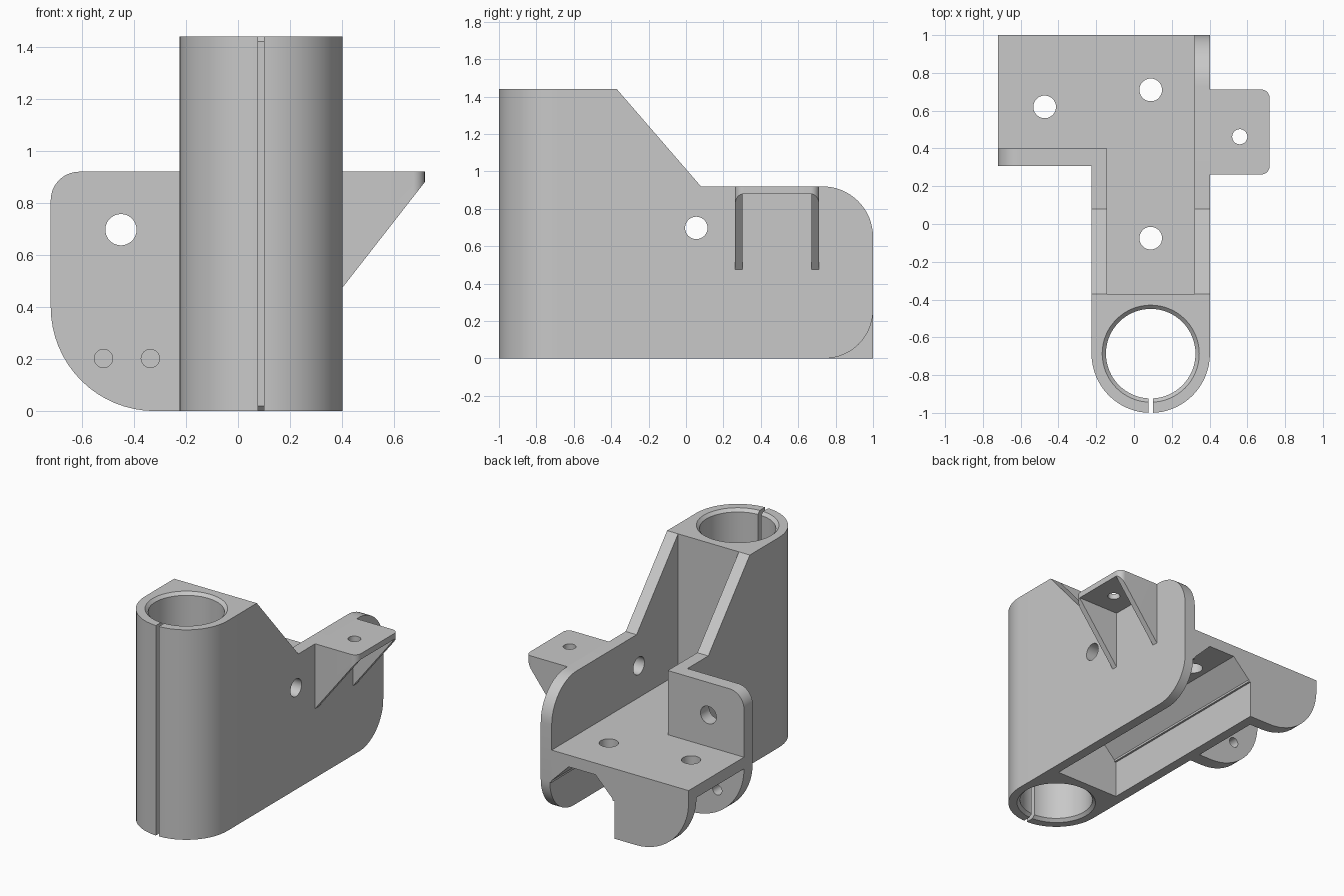
import bpy
import bmesh
import math
from mathutils import Vector, Matrix

cube = bpy.data.objects.get("Cube")
if cube:
    bpy.data.objects.remove(cube, do_unlink=True)

grey = bpy.data.materials.new("plain grey")
grey.use_nodes = True
COLOUR = (0.58, 0.58, 0.58, 1)
grey.diffuse_color = COLOUR
grey.node_tree.nodes["Principled BSDF"].inputs["Base Color"].default_value = COLOUR


def make_object(name, bm):
    bmesh.ops.recalc_face_normals(bm, faces=bm.faces)
    mesh = bpy.data.meshes.new(name)
    bm.to_mesh(mesh)
    bm.free()
    mesh.materials.append(grey)
    obj = bpy.data.objects.new(name, mesh)
    bpy.context.collection.objects.link(obj)
    return obj


def outline(corners, steps=16):
    """Expand (a, b, radius) right-angle corners into rounded ones."""
    points = []
    for i, c in enumerate(corners):
        p = Vector(c[:2])
        arc = [p]
        if len(c) == 3:
            u = (Vector(corners[i - 1][:2]) - p).normalized() * c[2]
            v = (Vector(corners[(i + 1) % len(corners)][:2]) - p).normalized() * c[2]
            angles = [math.pi / 2 * k / steps for k in range(steps + 1)]
            arc = [p + u + v - v * math.cos(t) - u * math.sin(t) for t in angles]
        for q in arc:
            if not points or (q - points[-1]).length > 1e-4:
                points.append(q)
    return points


def prism(name, plane, corners, low, high):
    """Extrude an outline in the xy, xz or yz plane between two depths."""
    place = {"xy": lambda a, b: (a, b, low),
             "xz": lambda a, b: (a, low, b),
             "yz": lambda a, b: (low, a, b)}[plane]
    along = {"xy": Vector((0, 0, 1)), "xz": Vector((0, 1, 0)), "yz": Vector((1, 0, 0))}[plane]
    bm = bmesh.new()
    face = bm.faces.new([bm.verts.new(place(*p)) for p in outline(corners)])
    extruded = bmesh.ops.extrude_face_region(bm, geom=[face])["geom"]
    moved = [g for g in extruded if isinstance(g, bmesh.types.BMVert)]
    bmesh.ops.translate(bm, verts=moved, vec=along * (high - low))
    return make_object(name, bm)


def box(name, x, y, z):
    return prism(name, "xy", [(x[0], y[0]), (x[1], y[0]), (x[1], y[1]), (x[0], y[1])], *z)


def round_cutter(axis, centre, radius, depth):
    turn = {"x": Matrix.Rotation(math.pi / 2, 4, "Y"),
            "y": Matrix.Rotation(math.pi / 2, 4, "X"),
            "z": Matrix.Identity(4)}[axis]
    bm = bmesh.new()
    bmesh.ops.create_cone(bm, cap_ends=True, segments=64, radius1=radius,
                          radius2=radius, depth=depth,
                          matrix=Matrix.Translation(centre) @ turn)
    return make_object("cutter", bm)


def turned_cutter(x, y, profile, segments=64):
    """One closed solid through stacked (height, radius) rings."""
    bm = bmesh.new()
    angles = [math.tau * k / segments for k in range(segments)]
    rings = [[bm.verts.new((x + r * math.cos(t), y + r * math.sin(t), z)) for t in angles]
             for z, r in profile]
    for lower, upper in zip(rings, rings[1:]):
        for k in range(segments):
            n = (k + 1) % segments
            bm.faces.new((lower[k], lower[n], upper[n], upper[k]))
    bm.faces.new(rings[0])
    bm.faces.new(rings[-1])
    return make_object("cutter", bm)


def combine(obj, tool, operation="DIFFERENCE"):
    mod = obj.modifiers.new("cut", "BOOLEAN")
    mod.operation = operation
    mod.solver = "EXACT"
    mod.object = tool
    bpy.context.view_layer.update()
    bpy.context.view_layer.objects.active = obj
    bpy.ops.object.modifier_apply(modifier=mod.name)
    bpy.data.objects.remove(tool, do_unlink=True)


# Main dimensions
LEFT, RIGHT, SIDE = 0.402, -0.225, -0.72
IN_L, IN_R = 0.319, -0.142
JOIN, TALL, TOP = -0.37, 1.44, 0.92
FLOOR, UNDER = 0.48, 0.40
MID, RAD = (LEFT + RIGHT) / 2, (LEFT - RIGHT) / 2
BORE, CHAMFER = 0.237, 0.02
LOW_L, LOW_R, BRACE = 0.333, -0.156, 0.143

# Split clamp tube with chamfered bore
clamp = prism("clamp_tube", "xy",
              [(RIGHT, JOIN), (RIGHT, -1, RAD), (LEFT, -1, RAD), (LEFT, JOIN)], 0, TALL)
cy = RAD - 1
flare = BORE + 2 * CHAMFER
combine(clamp, turned_cutter(MID, cy, [(-CHAMFER, flare), (CHAMFER, BORE),
                                       (TALL - CHAMFER, BORE), (TALL + CHAMFER, flare)]))
combine(clamp, box("cutter", (MID - 0.012, MID + 0.012), (-1.1, cy - 0.1), (-0.1, TALL + 0.1)))

# Side walls with sloped shoulders and a cross hole; thinner below the floor
left_wall = prism("left_wall", "yz",
                  [(JOIN, 0), (1, 0, 0.26), (1, TOP, 0.27), (0.08, TOP), (JOIN, TALL)],
                  IN_L, LEFT)
right_wall = prism("right_wall", "yz",
                   [(JOIN, 0), (1, 0), (1, FLOOR), (0.4, FLOOR), (0.4, TOP),
                    (0.08, TOP), (JOIN, TALL)], RIGHT, IN_R)
for wall in (left_wall, right_wall):
    combine(wall, round_cutter("x", (MID, 0.055, 0.698), 0.06, 2))
    combine(wall, box("cutter", (LOW_R, LOW_L), (JOIN - 0.1, 1.1), (-0.1, UNDER - BRACE)))

# Channel floor with braced underside
channel_floor = prism("channel_floor", "xz",
                      [(LOW_R, FLOOR), (LOW_L, FLOOR), (LOW_L, UNDER - BRACE),
                       (LOW_L - BRACE, UNDER), (LOW_R + BRACE, UNDER),
                       (LOW_R, UNDER - BRACE)], JOIN, 1)
combine(channel_floor, box("cutter", (IN_L, 1), (JOIN - 0.1, 1.1), (-0.1, 1)))
for y in (-0.075, 0.71):
    combine(channel_floor, round_cutter("z", (MID, y, FLOOR), 0.06, 1))

# Side shelf
shelf = box("side_shelf", (SIDE, RIGHT), (0.4, 1), (UNDER, FLOOR))
combine(shelf, round_cutter("z", (-0.473, 0.62, FLOOR), 0.06, 1))

# Upright plate in front of the shelf and the plate hanging behind it
upright = prism("upright_plate", "xz",
                [(RIGHT, 0), (SIDE, 0, 0.4), (SIDE, TOP, 0.11), (RIGHT, TOP)], 0.306, 0.4)
combine(upright, round_cutter("y", (-0.45, 0.35, 0.697), 0.06, 0.5))
for x in (-0.517, -0.337):
    combine(upright, round_cutter("y", (x, 0.35, 0.202), 0.035, 0.5))
prism("hanging_plate", "xz",
      [(RIGHT, 0), (SIDE, 0, 0.4), (SIDE, FLOOR), (RIGHT, FLOOR)], 0.915, 1)

# Bracket tab with two triangular gussets
Y0, Y1, OUT = 0.262, 0.712, 0.718
tab = prism("bracket_tab", "xz",
            [(LEFT, 0.475), (OUT, 0.88), (OUT, TOP), (LEFT, TOP)], Y0, Y1)
combine(tab, box("cutter", (LEFT - 0.1, 1), (Y0 + 0.04, Y1 - 0.04), (0.3, 0.88)))
combine(tab, prism("cutter", "xy",
                   [(LEFT - 0.1, Y0), (OUT, Y0, 0.045), (OUT, Y1, 0.045), (LEFT - 0.1, Y1)],
                   0.2, 1.2), "INTERSECT")
combine(tab, round_cutter("z", (0.56, 0.462, TOP), 0.04, 0.3))

# Smooth the curved surfaces, keep edges sharp
for obj in bpy.context.collection.objects:
    if obj.type == "MESH" and grey.name in obj.data.materials:
        bpy.ops.object.select_all(action="DESELECT")
        obj.select_set(True)
        bpy.context.view_layer.objects.active = obj
        bpy.ops.object.shade_smooth_by_angle(angle=math.radians(25))
